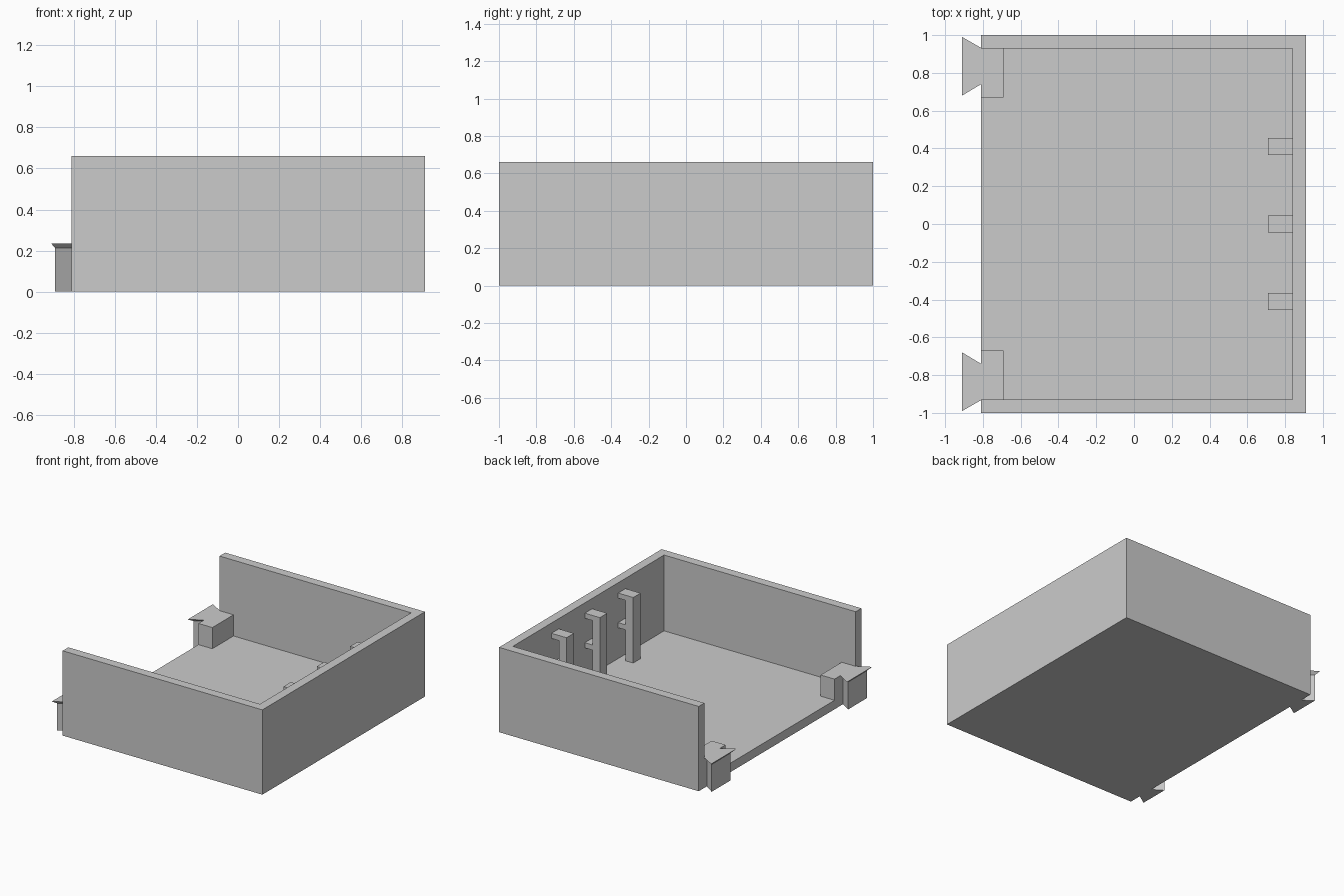
import bpy
import bmesh

cube = bpy.data.objects.get("Cube")
if cube:
    bpy.data.objects.remove(cube, do_unlink=True)

grey = bpy.data.materials.new("plain grey")
grey.use_nodes = True
colour = (0.6, 0.6, 0.6, 1)
grey.diffuse_color = colour
grey.node_tree.nodes["Principled BSDF"].inputs["Base Color"].default_value = colour

FLOOR = 0.07
BRACKET_TOP = 0.235


def finish(name, bm):
    bmesh.ops.recalc_face_normals(bm, faces=bm.faces)
    mesh = bpy.data.meshes.new(name)
    bm.to_mesh(mesh)
    bm.free()
    mesh.materials.append(grey)
    obj = bpy.data.objects.new(name, mesh)
    bpy.context.collection.objects.link(obj)
    return obj


def loft(name, rings):
    """Join rings of matching points and cap both ends."""
    bm = bmesh.new()
    loops = [[bm.verts.new(p) for p in ring] for ring in rings]
    bm.faces.new(loops[0])
    bm.faces.new(loops[-1])
    for low, high in zip(loops, loops[1:]):
        n = len(low)
        for i in range(n):
            j = (i + 1) % n
            bm.faces.new((low[i], low[j], high[j], high[i]))
    return finish(name, bm)


def at_height(outline, z):
    return [(x, y, z) for x, y in outline]


def rectangle(x0, x1, y0, y1):
    return [(x0, y0), (x1, y0), (x1, y1), (x0, y1)]


def mirror_y(obj):
    obj.modifiers.new("mirror", "MIRROR").use_axis = (False, True, False)


# Three-sided wall, open towards -x
wall = [(-0.81, -1), (0.91, -1), (0.91, 1), (-0.81, 1),
        (-0.81, 0.93), (0.84, 0.93), (0.84, -0.93), (-0.81, -0.93)]
loft("walls", [at_height(wall, 0), at_height(wall, 0.66)])

# Floor slab
slab = rectangle(-0.81, 0.84, -0.93, 0.93)
loft("floor", [at_height(slab, 0), at_height(slab, FLOOR)])

# Standing hooks, each joined to the wall by two arms
hook = [(0.71, FLOOR), (0.775, FLOOR), (0.775, 0.31), (0.84, 0.31),
        (0.84, 0.35), (0.775, 0.35), (0.775, 0.54), (0.84, 0.54),
        (0.84, 0.58), (0.71, 0.58)]
for label, centre in (("front", -0.41), ("middle", 0), ("back", 0.41)):
    loft(label + "_hook", [[(x, centre + side, z) for x, z in hook]
                           for side in (-0.045, 0.045)])

# Corner blocks inside the open end
block = rectangle(-0.81, -0.69, 0.67, 0.93)
mirror_y(loft("corner_blocks", [at_height(block, FLOOR),
                                at_height(block, BRACKET_TOP)]))

# Dovetail connectors with a flared top edge
body = [(-0.81, 0.773), (-0.81, 0.9), (-0.89, 0.955), (-0.89, 0.722)]
flare = [(-0.81, 0.74), (-0.81, 0.933), (-0.91, 0.99), (-0.91, 0.68)]
mirror_y(loft("dovetail_connectors", [at_height(body, 0),
                                      at_height(body, 0.213),
                                      at_height(flare, BRACKET_TOP)]))
